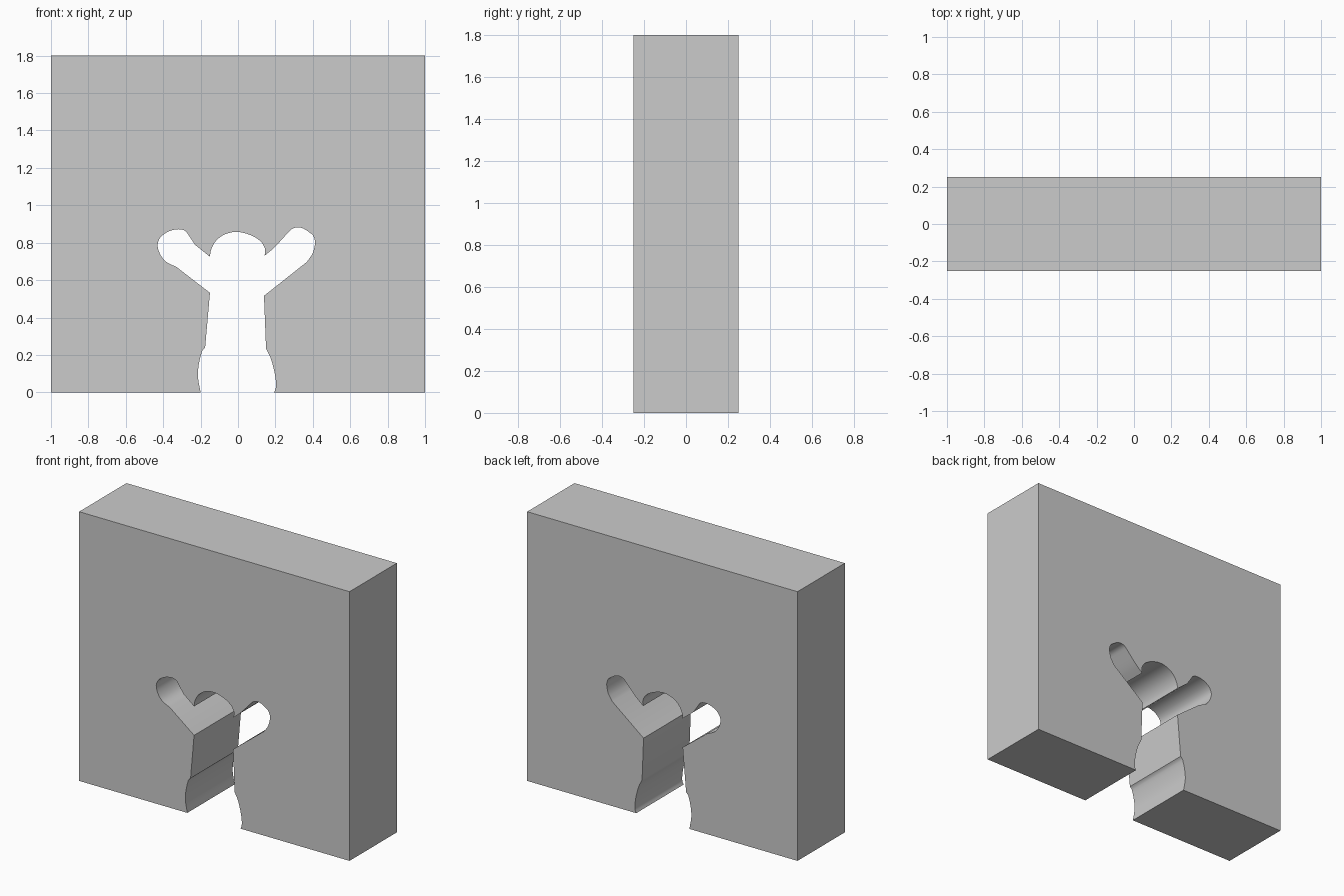
import bpy, bmesh, math
from mathutils import Vector

if "Cube" in bpy.data.objects:
    bpy.data.objects.remove(bpy.data.objects["Cube"])

HALF_DEPTH = 0.25

# Opening outline (x, z), split at its sharp corners
STROKES = [
    # left foot
    [(-.20, 0), (-.214, .08), (-.21, .147), (-.193, .217), (-.176, .238)],
    # left side
    [(-.176, .238), (-.15, .532)],
    # underside of left arm
    [(-.15, .532), (-.33, .671)],
    # left hand
    [(-.33, .671), (-.385, .698), (-.417, .74), (-.43, .789), (-.412, .832),
     (-.369, .861), (-.32, .872), (-.283, .864), (-.262, .837), (-.23, .789)],
    # top of left arm
    [(-.23, .789), (-.15, .725)],
    # head
    [(-.15, .725), (-.144, .762), (-.118, .81), (-.07, .845), (-.005, .858),
     (.064, .842), (.118, .81), (.144, .768), (.142, .73)],
    # top of right arm and hand
    [(.142, .73), (.198, .778), (.262, .848), (.289, .874), (.32, .882),
     (.353, .874), (.40, .842)],
    [(.40, .842), (.412, .805), (.40, .746), (.369, .698)],
    # underside of right arm
    [(.369, .698), (.139, .516)],
    # right side
    [(.139, .516), (.15, .233)],
    # right foot
    [(.15, .233), (.176, .179), (.198, .094), (.203, .03), (.193, 0)],
]


def smooth(points, steps=3):
    """Catmull-Rom curve through the points, leaving out the last one."""
    p = [Vector(q) for q in points]
    if len(p) == 2:
        return p[:1]
    p = [2 * p[0] - p[1]] + p + [2 * p[-1] - p[-2]]
    out = []
    for a, b, c, d in zip(p, p[1:], p[2:], p[3:]):
        for i in range(steps):
            t = i / steps
            out.append(0.5 * (2 * b + (c - a) * t + (2 * a - 5 * b + 4 * c - d) * t * t
                              + (3 * b - a - 3 * c + d) * t ** 3))
    return out


# Wall outline: block corners, then the opening from left to right
opening = [q for s in STROKES for q in smooth(s)] + [Vector(STROKES[-1][-1])]
outline = [Vector((-1, 0))] + opening + [Vector((1, 0)), Vector((1, 1.8)), Vector((-1, 1.8))]

# Extrude the outline through the depth
bm = bmesh.new()
face = bm.faces.new([bm.verts.new((q.x, -HALF_DEPTH, q.y)) for q in outline])
ext = bmesh.ops.extrude_face_region(bm, geom=[face], use_keep_orig=True)
bmesh.ops.translate(bm, vec=(0, 2 * HALF_DEPTH, 0),
                    verts=[v for v in ext["geom"] if isinstance(v, bmesh.types.BMVert)])
bmesh.ops.recalc_face_normals(bm, faces=bm.faces)
bmesh.ops.triangulate(bm, faces=[f for f in bm.faces if len(f.verts) > 4])
mesh = bpy.data.meshes.new("wall_with_opening")
bm.to_mesh(mesh)
bm.free()

wall = bpy.data.objects.new("wall_with_opening", mesh)
bpy.context.collection.objects.link(wall)
bpy.context.view_layer.objects.active = wall
wall.select_set(True)
bpy.ops.object.shade_smooth_by_angle(angle=math.radians(30))
